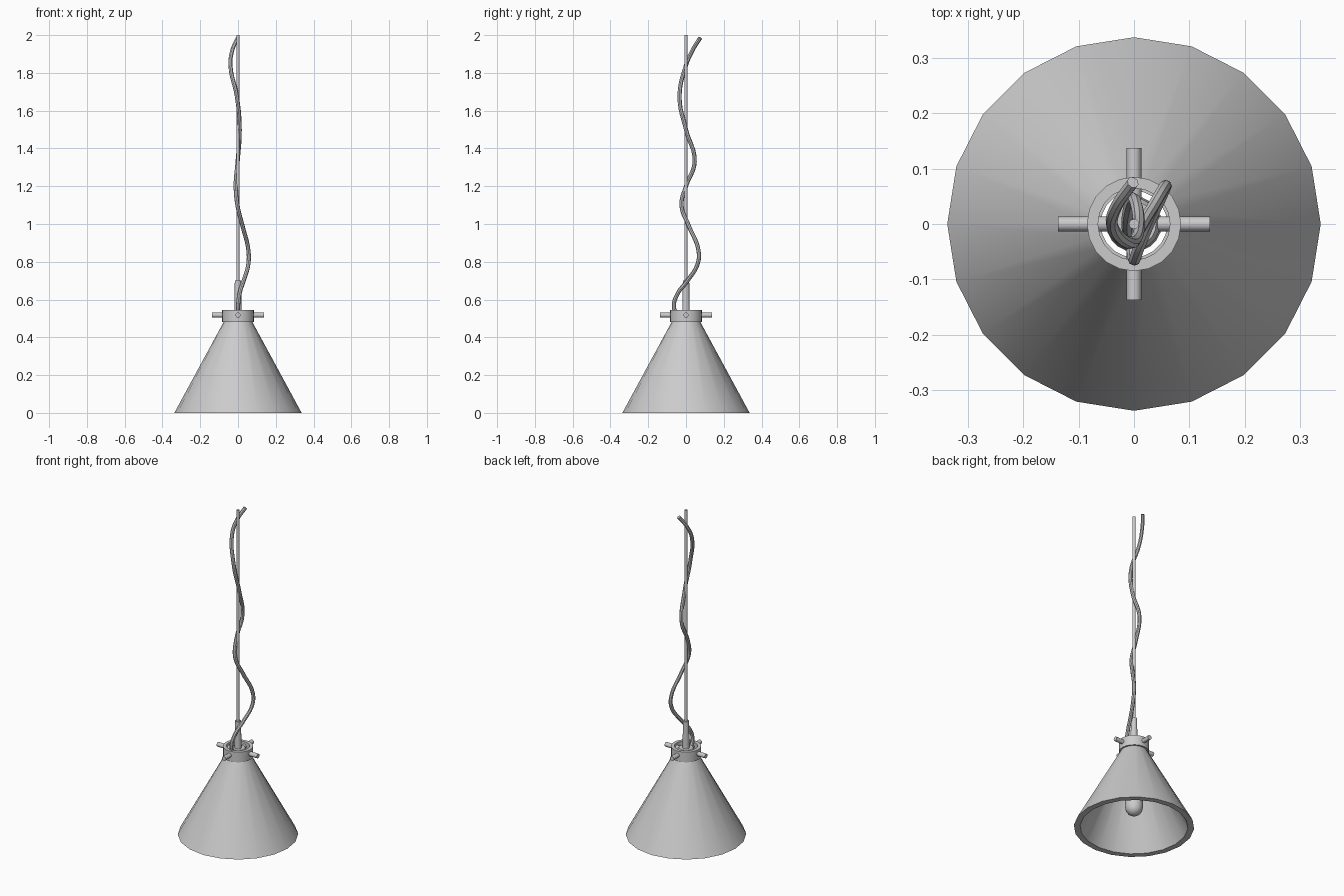
import bpy
import math
from mathutils import Vector

if "Cube" in bpy.data.objects:
    bpy.data.objects.remove(bpy.data.objects["Cube"])


def finish(obj):
    bpy.ops.object.select_all(action='DESELECT')
    obj.select_set(True)
    bpy.context.view_layer.objects.active = obj
    bpy.ops.object.shade_smooth_by_angle(angle=math.radians(40))
    return obj


def lathe(name, profile, sides=20, closed=False):
    """Revolve (radius, z) points about z; open profiles get capped ends."""
    verts, faces = [], []
    for r, z in profile:
        for i in range(sides):
            a = 2 * math.pi * i / sides
            verts.append((r * math.cos(a), r * math.sin(a), z))
    n = len(profile)
    for k in range(n if closed else n - 1):
        p, q = k * sides, (k + 1) % n * sides
        for i in range(sides):
            j = (i + 1) % sides
            faces.append((p + i, p + j, q + j, q + i))
    if not closed:
        faces.append(tuple(reversed(range(sides))))
        faces.append(tuple(range((n - 1) * sides, n * sides)))
    mesh = bpy.data.meshes.new(name)
    mesh.from_pydata(verts, [], faces)
    obj = bpy.data.objects.new(name, mesh)
    bpy.context.collection.objects.link(obj)
    return finish(obj)


# Hollow conical shade
lathe("shade", [(0.337, 0), (0.074, 0.485), (0.06, 0.485), (0.302, 0)], closed=True)

# Collar ring around the top of the shade
lathe("collar", [(0.085, 0.482), (0.085, 0.545), (0.065, 0.545), (0.065, 0.482)],
      closed=True)

# Lamp socket and bulb hanging inside
lathe("socket", [(0.047, 0.30), (0.047, 0.525), (0.04, 0.535)])
bulb = [(0.05 * math.sin(math.radians(a)), 0.125 - 0.05 * math.cos(math.radians(a)))
        for a in (8, 25, 45, 65, 90)]
lathe("bulb", bulb + [(0.05, 0.18), (0.045, 0.24), (0.04, 0.30)])

# Stem and hanging rod
lathe("stem", [(0.02, 0.53), (0.017, 0.70)], sides=16)
lathe("hanging_rod", [(0.009, 0.69), (0.009, 2.0)], sides=12)

# Four pins holding the socket in the collar
for i in range(4):
    a = i * math.pi / 2
    d = Vector((math.cos(a), math.sin(a), 0))
    pin = lathe(f"pin_{i + 1}", [(0.0135, 0.03), (0.0135, 0.137)], sides=12)
    pin.rotation_euler = (0, math.pi / 2, a)
    pin.location = (0, 0, 0.518)

# Loose power cord winding around the rod
path = [(0, -0.04, 0.51), (0, -0.064, 0.56), (0.008, -0.045, 0.63),
        (0.03, 0.008, 0.70), (0.055, 0.062, 0.79), (0.055, 0.066, 0.86),
        (0.024, 0.015, 0.99), (-0.003, -0.024, 1.10), (-0.012, 0, 1.20),
        (-0.002, 0.046, 1.33), (0.009, 0, 1.50), (-0.005, -0.034, 1.67),
        (-0.04, 0, 1.84), (-0.03, 0.035, 1.92), (-0.002, 0.075, 1.985)]
curve = bpy.data.curves.new("power_cord", 'CURVE')
curve.dimensions = '3D'
curve.bevel_depth = 0.011
curve.bevel_resolution = 2
curve.resolution_u = 6
curve.use_fill_caps = True
spline = curve.splines.new('BEZIER')
spline.bezier_points.add(len(path) - 1)
for point, co in zip(spline.bezier_points, path):
    point.co = co
    point.handle_left_type = point.handle_right_type = 'AUTO'
cord = bpy.data.objects.new("power_cord", curve)
bpy.context.collection.objects.link(cord)
bpy.ops.object.select_all(action='DESELECT')
cord.select_set(True)
bpy.context.view_layer.objects.active = cord
bpy.ops.object.convert(target='MESH')
finish(bpy.context.view_layer.objects.active)
